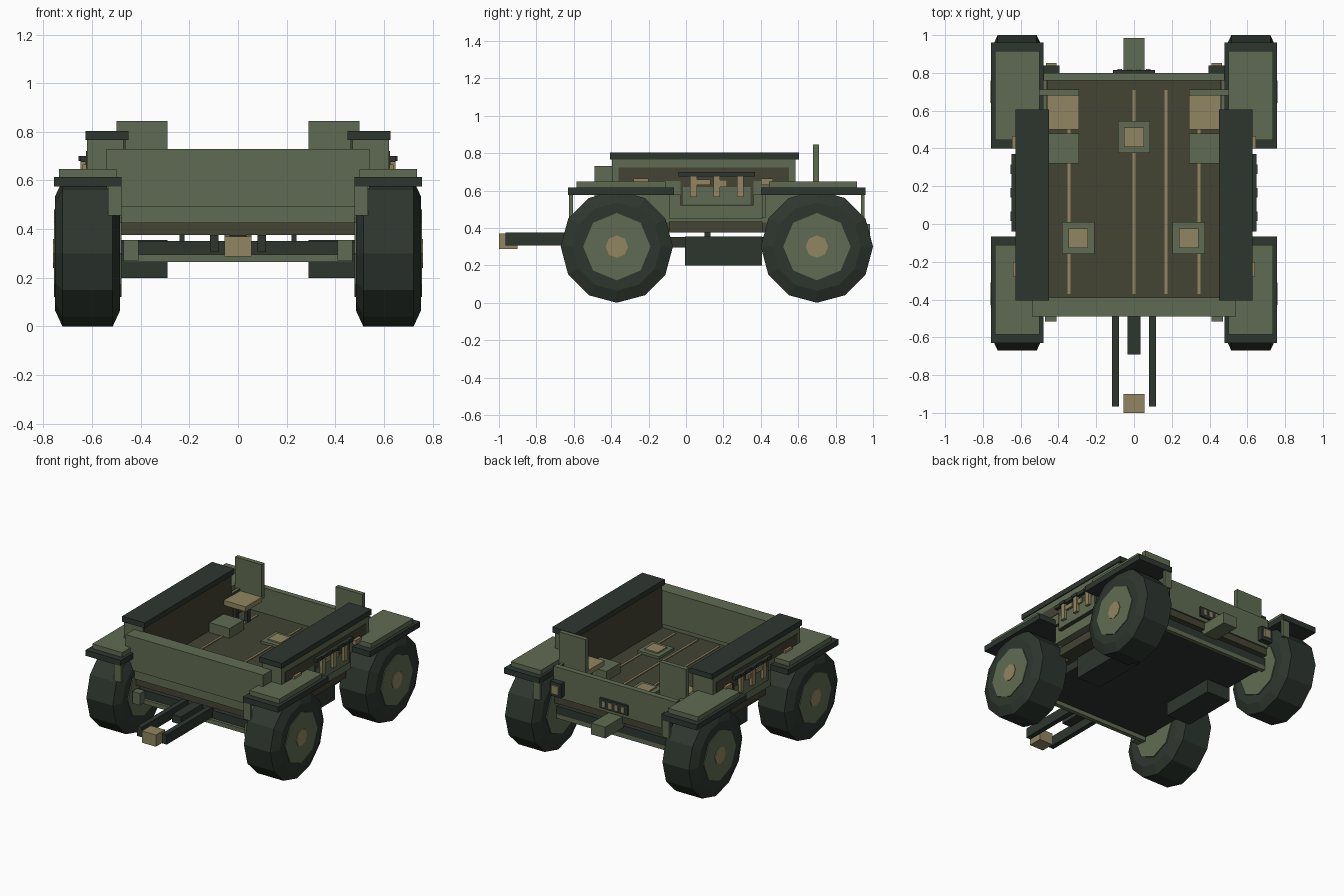
import bpy, bmesh, math

if "Cube" in bpy.data.objects:
    bpy.data.objects.remove(bpy.data.objects["Cube"])

def mat(name, r, g, b):
    m = bpy.data.materials.new(name)
    m.diffuse_color = (r, g, b, 1)
    m.use_nodes = True
    m.node_tree.nodes["Principled BSDF"].inputs["Base Color"].default_value = m.diffuse_color
    return m

GREEN = mat("olive green", .115, .148, .085)
DARK = mat("dark green", .027, .037, .028)
BROWN = mat("dark brown", .056, .057, .034)
TAN = mat("tan", .285, .238, .122)

def finish(name, bm, m):
    bmesh.ops.recalc_face_normals(bm, faces=bm.faces)
    me = bpy.data.meshes.new(name)
    bm.to_mesh(me)
    bm.free()
    me.materials.append(m)
    o = bpy.data.objects.new(name, me)
    bpy.context.collection.objects.link(o)
    return o

def box(name, m, x0, x1, y0, y1, z0, z1):
    bm = bmesh.new()
    bmesh.ops.create_cube(bm, size=1)
    for v in bm.verts:
        v.co = (x1 if v.co.x > 0 else x0, y1 if v.co.y > 0 else y0, z1 if v.co.z > 0 else z0)
    return finish(name, bm, m)

def pair(name, m, x0, x1, *r):
    box(name + "_right", m, x0, x1, *r)
    box(name + "_left", m, -x1, -x0, *r)

def lathe(name, m, profile, n, y, z):
    """Solid of revolution about the x direction; profile is (x, radius)."""
    bm = bmesh.new()
    rings = []
    for x, r in profile:
        rings.append([bm.verts.new((x, y + r * math.sin(2 * math.pi * i / n),
                                    z - r * math.cos(2 * math.pi * i / n))) for i in range(n)])
    for a, b in zip(rings, rings[1:]):
        for i in range(n):
            bm.faces.new((a[i], a[(i + 1) % n], b[(i + 1) % n], b[i]))
    bm.faces.new(rings[0])
    bm.faces.new(rings[-1])
    return finish(name, bm, m)

# Wheels and fenders
for end, wy, f0, f1 in (("front", -.37, -.63, -.065), ("rear", .70, .40, .96)):
    for side, s in (("right", 1), ("left", -1)):
        tag = "_" + end + "_" + side
        lathe("tire" + tag, DARK, [(s * .485, .235), (s * .515, .3), (s * .722, .3), (s * .752, .235)], 12, wy, .3)
        lathe("hub" + tag, GREEN, [(s * .478, .18), (s * .757, .18)], 8, wy, .3)
        lathe("hub_cap" + tag, TAN, [(s * .70, .06), (s * .761, .06)], 8, wy, .3)
    pair(end + "_fender", DARK, .48, .757, f0, f1, .575, .615)
    pair(end + "_fender_top", GREEN, .50, .735, f0 + .045, f1 - .045, .615, .648)
    for y in (f0 + .005, f1 - .025):
        pair(end + "_fender_bracket", GREEN, .48, .535, y, y + .02, .455, .575)
    box(end + "_axle", DARK, -.5, .5, wy - .03, wy + .03, .295, .345)

# Tub floor, underside and tanks
box("floor", BROWN, -.48, .48, -.46, .79, .375, .46)
box("belly_plate", DARK, -.47, .47, -.45, .78, .295, .352)
box("front_crossbar", GREEN, -.47, .47, -.47, -.44, .265, .295)
box("rear_crossbar", GREEN, -.47, .47, .75, .78, .265, .295)
pair("side_tank", DARK, .29, .48, -.005, .405, .2, .355)
for y in (-.4, .1, .7):
    pair("chassis_mount", DARK, .22, .24, y, y + .03, .35, .38)

# Tub walls
box("front_panel", GREEN, -.54, .54, -.49, -.388, .49, .73)
box("front_lower_panel", GREEN, -.48, .48, -.475, -.40, .425, .49)
box("rear_wall", GREEN, -.48, .48, .76, .80, .425, .64)
pair("lower_wall", GREEN, .465, .482, -.42, .80, .43, .63)
pair("middle_wall", GREEN, .47, .60, -.09, .41, .45, .60)
pair("upper_wall", GREEN, .47, .62, -.395, .585, .576, .766)
pair("inner_liner", BROWN, .462, .47, -.388, .585, .46, .766)
pair("inner_rear_liner", BROWN, .459, .465, .585, .76, .46, .63)
pair("sill", BROWN, .48, .56, -.09, .41, .375, .435)
pair("top_rail", DARK, .45, .627, -.405, .605, .766, .804)
pair("side_recess", BROWN, .618, .624, -.36, .55, .65, .722)

# Side tool racks
pair("rack_panel", BROWN, .596, .626, -.03, .36, .52, .70)
pair("rack_plate", GREEN, .60, .628, -.015, .345, .525, .62)
pair("rack_bar", DARK, .62, .648, -.04, .37, .675, .70)
for y in (.04, .165, .29):
    pair("tool", TAN, .625, .648, y - .018, y + .018, .565, .68)
    pair("tool_clip", DARK, .645, .655, y - .025, y + .025, .68, .70)
pair("tool_head", TAN, .625, .64, .055, .13, .63, .66)
pair("tool_head_small", TAN, .625, .64, .18, .22, .62, .655)
pair("front_latch", TAN, .62, .64, -.28, -.2, .645, .665)
pair("rear_latch", TAN, .62, .645, .40, .465, .63, .665)

# Floor ribs and hatches
for x in (-.345, 0, .17, .345):
    box("floor_rib", TAN, x - .008, x + .008, -.37, .71, .455, .466)
for x, y in ((0, .46), (-.295, -.075), (.29, -.075)):
    box("hatch_base", GREEN, x - .085, x + .085, y - .085, y + .085, .455, .478)
    box("hatch_lid", TAN, x - .052, x + .052, y - .052, y + .052, .475, .487)

# Seats and footboxes
pair("seat", TAN, .29, .50, .50, .685, .58, .615)
pair("seat_back", GREEN, .29, .50, .68, .712, .60, .845)
pair("seat_post_inner", DARK, .33, .355, .58, .61, .455, .585)
pair("seat_post_outer", DARK, .42, .445, .58, .61, .455, .585)
pair("footbox", GREEN, .29, .45, .32, .48, .455, .53)

# Front drawbar
pair("drawbar_arm", DARK, .08, .116, -.965, -.44, .305, .375)
box("drawbar_center", DARK, -.035, .035, -.69, -.44, .32, .375)
box("drawbar_eye", TAN, -.055, .055, -1.0, -.90, .287, .37)
pair("front_step", GREEN, .41, .47, -.515, -.46, .27, .355)

# Rear hitch, vent and tail lights
box("rear_hitch", GREEN, -.055, .055, .76, .985, .34, .42)
box("rear_vent", DARK, -.11, .11, .79, .815, .45, .52)
for x in (-.075, -.025, .025, .075):
    box("vent_slot", TAN, x - .012, x + .012, .81, .82, .465, .505)
pair("tail_light_box", DARK, .395, .48, .79, .84, .45, .55)
pair("tail_light", TAN, .41, .465, .835, .852, .47, .53)
